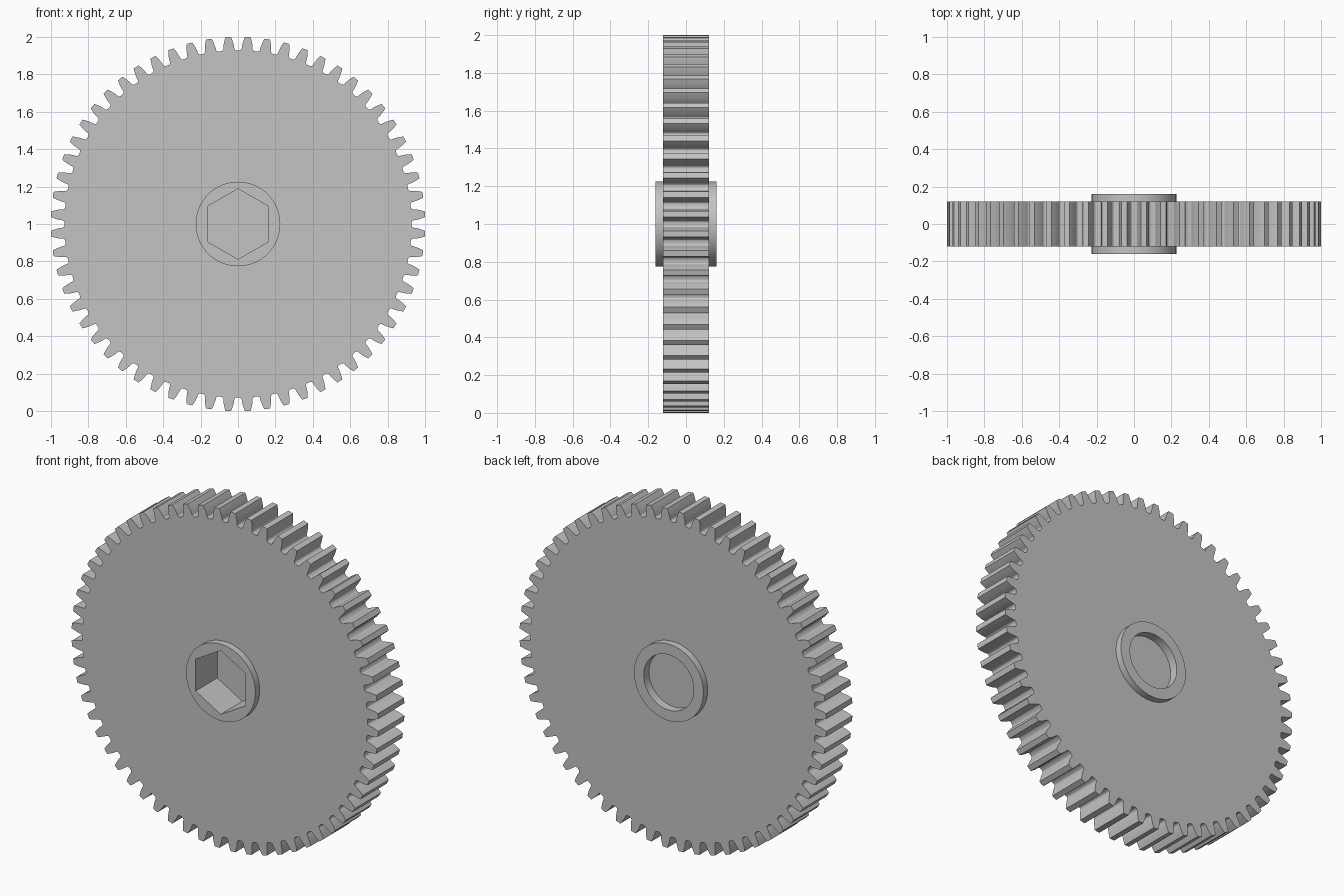
import bpy, bmesh, math

if "Cube" in bpy.data.objects:
    bpy.data.objects.remove(bpy.data.objects["Cube"])

TEETH = 60
PITCH = 2 * math.pi / TEETH
TIP_R, MODULE = 1.0007, 2 / (TEETH + 2)
PITCH_R = MODULE * TEETH / 2
ROOT_R = TIP_R - 2.25 * MODULE
PRESSURE = math.radians(14.5)
BASE_R = PITCH_R * math.cos(PRESSURE)
WHEEL_Y, HUB_Y = 0.121, 0.161      # half widths
HUB_R, BORE_R = 0.226, 0.163
HEX_FLOOR, BORE_FLOOR = 0.04, 0.111

steel = bpy.data.materials.new("steel_grey")
steel.diffuse_color = (0.55, 0.55, 0.55, 1)
steel.use_nodes = True
steel.node_tree.nodes["Principled BSDF"].inputs["Base Color"].default_value = steel.diffuse_color


def involute(a):
    return math.tan(a) - a


def half_tooth(r):
    """Half angle of a tooth at radius r."""
    return PITCH / 4 + involute(PRESSURE) - involute(math.acos(min(1, BASE_R / r)))


def tooth_loop():
    """(angle, radius) pairs around the gear, starting in a gap centre."""
    half = [(0, ROOT_R), (0.009, ROOT_R), (0.0145, ROOT_R + 0.002),
            (0.0185, ROOT_R + 0.006)]
    for i in range(6):
        r = BASE_R + (TIP_R - BASE_R) * i / 5
        half.append((PITCH / 2 - half_tooth(r), r))
    tooth = half + [(PITCH - a, r) for a, r in reversed(half[1:])]
    return [(k * PITCH + a, r) for k in range(TEETH) for a, r in tooth]


def circle_loop(angles, r):
    return [(a, r) for a in angles]


def hex_loop(angles, inradius):
    """Hexagon with a corner at the top."""
    sector = math.pi / 3
    return [(a, inradius / math.cos((a + sector / 2) % sector - sector / 2))
            for a in angles]


def loft(name, sections, closed):
    """Skin a chain of (loop, y) sections; cap the ends or wrap round."""
    bm = bmesh.new()
    rings = [[bm.verts.new((r * math.cos(a), y, 1 + r * math.sin(a)))
              for a, r in loop] for loop, y in sections]
    n = len(rings[0])
    pairs = list(zip(rings, rings[1:]))
    if closed:
        pairs.append((rings[-1], rings[0]))
    else:
        bm.faces.new(rings[0])
        bm.faces.new(rings[-1])
    for p, q in pairs:
        for i in range(n):
            j = (i + 1) % n
            bm.faces.new((p[i], p[j], q[j], q[i]))
    bmesh.ops.recalc_face_normals(bm, faces=bm.faces)
    mesh = bpy.data.meshes.new(name)
    bm.to_mesh(mesh)
    bm.free()
    mesh.materials.append(steel)
    obj = bpy.data.objects.new(name, mesh)
    bpy.context.collection.objects.link(obj)
    bpy.ops.object.select_all(action='DESELECT')
    obj.select_set(True)
    bpy.context.view_layer.objects.active = obj
    bpy.ops.object.shade_smooth_by_angle(angle=math.radians(25))
    return obj


# Toothed wheel, with its inner edge sunk into the hub
teeth = tooth_loop()
inner = circle_loop([a for a, r in teeth], HUB_R - 0.01)
loft("toothed_wheel", [(inner, -WHEEL_Y), (teeth, -WHEEL_Y),
                       (teeth, WHEEL_Y), (inner, WHEEL_Y)], True)

# Hub: blind hexagonal socket in front, shallow round recess behind
angles = [2 * math.pi * i / 96 for i in range(96)]
hexagon = hex_loop(angles, BORE_R)
rim = circle_loop(angles, HUB_R)
bore = circle_loop(angles, BORE_R)
loft("hub", [(hexagon, HEX_FLOOR), (hexagon, -HUB_Y), (rim, -HUB_Y),
             (rim, HUB_Y), (bore, HUB_Y), (bore, BORE_FLOOR)], False)
